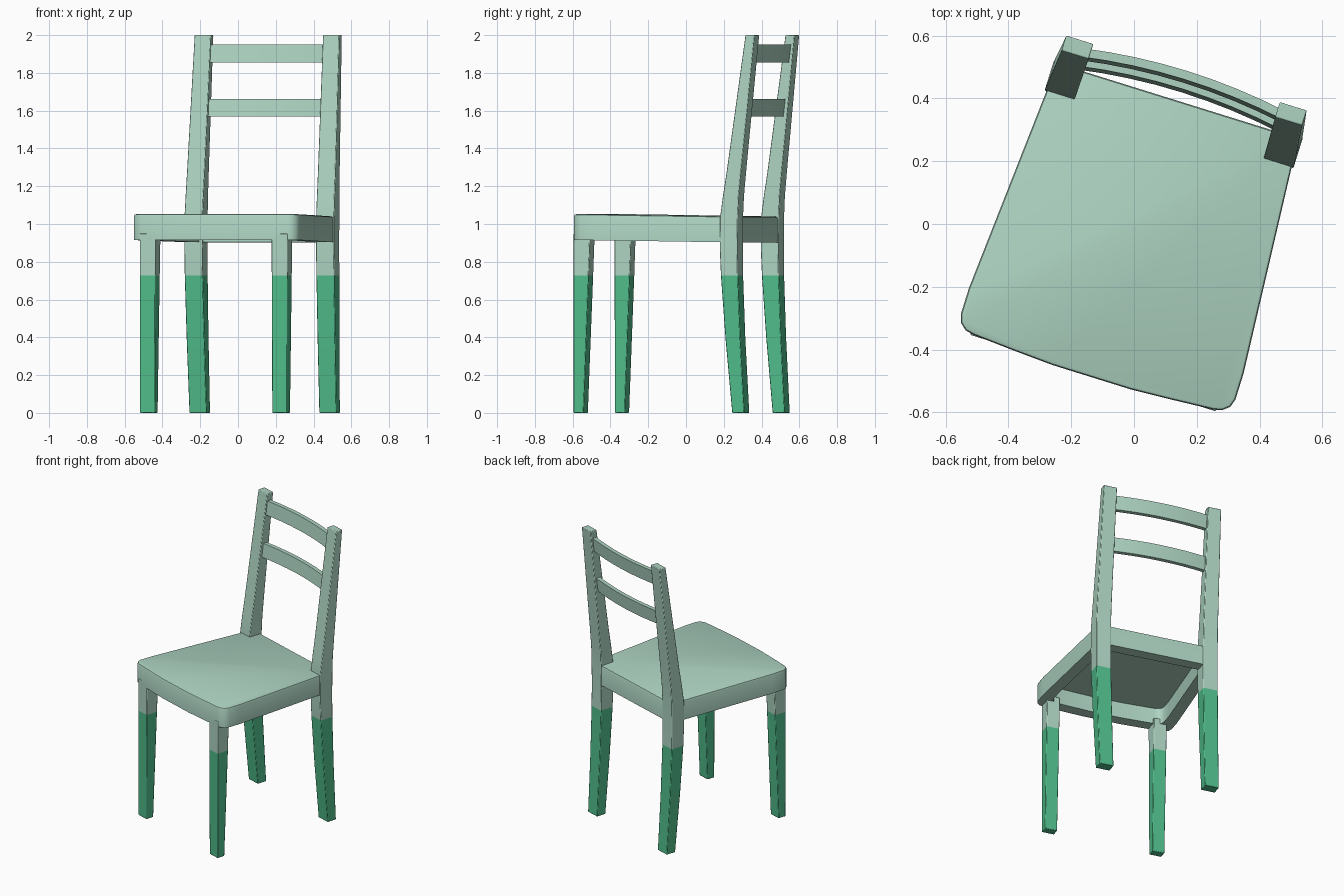
import bpy, bmesh, math
from mathutils import Matrix

cube = bpy.data.objects.get("Cube")
if cube:
    bpy.data.objects.remove(cube, do_unlink=True)

# The chair is built square to the axes, then turned as a whole
TURN = Matrix.Translation((0.016, -0.005, 0)) @ Matrix.Rotation(math.radians(-17.3), 4, "Z")
PAINT_HEIGHT = 0.728


def material(name, rgb):
    mat = bpy.data.materials.new(name)
    mat.use_nodes = True
    mat.diffuse_color = (*rgb, 1)
    mat.node_tree.nodes["Principled BSDF"].inputs["Base Color"].default_value = (*rgb, 1)
    return mat


PALE = material("pale_green", (0.42, 0.655, 0.54))
DEEP = material("deep_green", (0.08, 0.50, 0.255))


def finish(name, bm, bevel=0.0, angle=30):
    bmesh.ops.recalc_face_normals(bm, faces=bm.faces)
    for face in bm.faces:
        if face.calc_center_median().z < PAINT_HEIGHT:
            face.material_index = 1
    mesh = bpy.data.meshes.new(name)
    bm.to_mesh(mesh)
    bm.free()
    mesh.materials.append(PALE)
    mesh.materials.append(DEEP)
    obj = bpy.data.objects.new(name, mesh)
    obj.matrix_world = TURN
    bpy.context.collection.objects.link(obj)
    if bevel:
        mod = obj.modifiers.new("soft_edges", "BEVEL")
        mod.width = bevel
        mod.segments = 2
        mod.limit_method = "ANGLE"
        mod.angle_limit = math.radians(50)
    bpy.ops.object.select_all(action="DESELECT")
    obj.select_set(True)
    bpy.context.view_layer.objects.active = obj
    bpy.ops.object.shade_smooth_by_angle(angle=math.radians(angle))


def skin(name, rings, bevel):
    """Closed bar through four-cornered cross-sections."""
    bm = bmesh.new()
    loops = [[bm.verts.new(p) for p in ring] for ring in rings]
    for a, b in zip(loops, loops[1:]):
        for i in range(4):
            j = (i + 1) % 4
            bm.faces.new((a[i], a[j], b[j], b[i]))
    bm.faces.new(loops[0])
    bm.faces.new(loops[-1])
    finish(name, bm, bevel)


CORNERS = ((-1, -1), (1, -1), (1, 1), (-1, 1))


def upright(name, side, sections):
    """Leg from sections of height, sideways centre, depth centre, width, depth."""
    rings = [[(side * x + sx * w / 2, y + sy * d / 2, z) for sx, sy in CORNERS]
             for z, x, y, w, d in sections]
    skin(name, rings, 0.004)


# Legs: straight tapered front pair, bent rear pair that carry the back
FRONT = [(0, 0.367, -0.464, 0.083, 0.055),
         (PAINT_HEIGHT, 0.366, -0.450, 0.087, 0.084),
         (0.95, 0.365, -0.446, 0.088, 0.092)]
REAR = [(0, 0.360, 0.421, 0.095, 0.067),
        (0.4, 0.363, 0.392, 0.098, 0.082),
        (PAINT_HEIGHT, 0.365, 0.374, 0.100, 0.094),
        (0.88, 0.365, 0.370, 0.100, 0.099),
        (1.04, 0.365, 0.372, 0.100, 0.098),
        (1.15, 0.364, 0.382, 0.099, 0.088),
        (1.27, 0.363, 0.397, 0.098, 0.080),
        (2.0, 0.356, 0.484, 0.090, 0.050)]
for side, label in ((1, "left"), (-1, "right")):
    upright("front_leg_" + label, side, FRONT)
    upright("rear_post_" + label, side, REAR)


# Back slats, bowed backwards and leaning with the posts
def slat(name, low, high, middle):
    half, thick, lean, bow, steps = 0.34, 0.028, 0.12, 0.030, 8
    rings = []
    for i in range(steps + 1):
        t = 2 * i / steps - 1
        y = middle - bow * t * t
        ring = []
        for sy, sz in CORNERS:
            z = (low + high) / 2 + sz * (high - low) / 2
            ring.append((half * t, y + sy * thick / 2 + lean * sz * (high - low) / 2, z))
        rings.append(ring)
    skin(name, rings, 0)


slat("upper_slat", 1.856, 1.95, 0.496)
slat("lower_slat", 1.57, 1.663, 0.465)

# Seat: tapered, bowed front, rounded front corners, hollow underside
half_outline = [(0.13, -0.506), (0.255, -0.499), (0.40, -0.489), (0.427, -0.483),
                (0.449, -0.465), (0.458, -0.438), (0.458, -0.35), (0.402, 0.416)]
outline = half_outline + [(-x, y) for x, y in reversed(half_outline)]
bm = bmesh.new()
bottom = bm.faces.new([bm.verts.new((x, y, 0.916)) for x, y in outline])
top = bm.faces.new([bm.verts.new((x, y, 1.053)) for x, y in outline])
n = len(outline)
low, high = list(bottom.verts), list(top.verts)
for i in range(n):
    j = (i + 1) % n
    bm.faces.new((low[i], low[j], high[j], high[i]))
bmesh.ops.recalc_face_normals(bm, faces=bm.faces)
rim = bmesh.ops.extrude_discrete_faces(bm, faces=[bottom])["faces"][0]
for v in rim.verts:
    v.co.x *= 0.825
    v.co.y = -0.045 + (v.co.y + 0.045) * 0.83
hollow = bmesh.ops.extrude_discrete_faces(bm, faces=[rim])["faces"][0]
bmesh.ops.translate(bm, verts=hollow.verts, vec=(0, 0, 0.11))
bmesh.ops.bevel(bm, geom=list(top.edges), offset=0.012, segments=2,
                profile=0.5, affect="EDGES")
for v in bm.verts:
    v.co.z -= 0.015 * (v.co.y + 0.5)
finish("seat", bm, angle=35)
